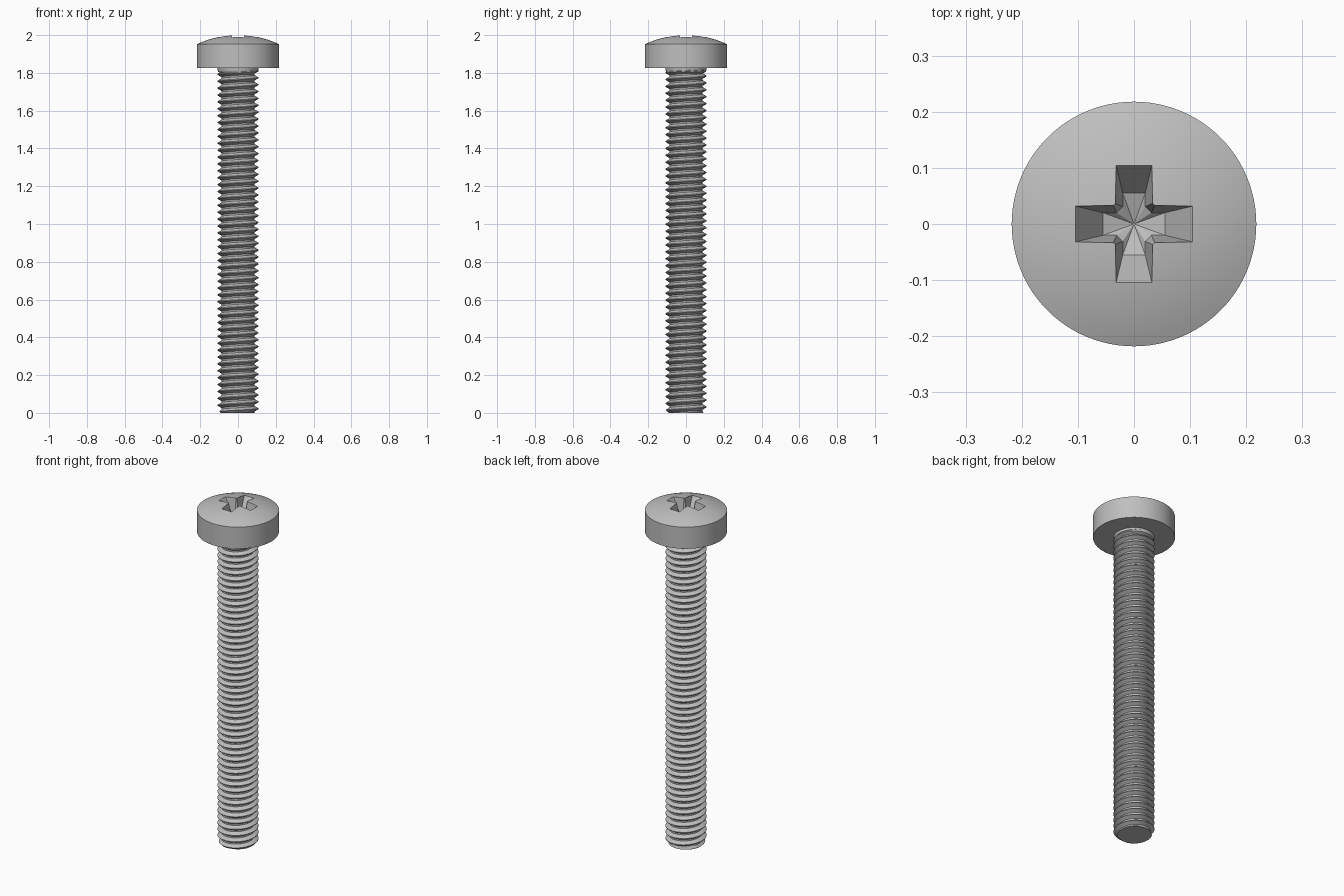
import bpy, bmesh, math

TAU = 2 * math.pi
HEAD_R, HEAD_Z, RIM_Z, TOP_Z = 0.218, 1.825, 1.952, 2.0
TIP_R, ROOT_R, PITCH = 0.109, 0.088, 0.0365

cube = bpy.data.objects.get("Cube")
if cube:
    bpy.data.objects.remove(cube, do_unlink=True)

steel = bpy.data.materials.new("grey steel")
steel.use_nodes = True
colour = (0.52, 0.52, 0.52, 1)
steel.diffuse_color = colour
steel.node_tree.nodes["Principled BSDF"].inputs["Base Color"].default_value = colour


def make_object(name, bm):
    bmesh.ops.remove_doubles(bm, verts=bm.verts, dist=1e-5)
    bmesh.ops.recalc_face_normals(bm, faces=bm.faces)
    mesh = bpy.data.meshes.new(name)
    bm.to_mesh(mesh)
    bm.free()
    mesh.materials.append(steel)
    obj = bpy.data.objects.new(name, mesh)
    bpy.context.collection.objects.link(obj)
    return obj


def activate(obj):
    bpy.ops.object.select_all(action="DESELECT")
    obj.select_set(True)
    bpy.context.view_layer.objects.active = obj


def smooth(obj, degrees=25):
    activate(obj)
    bpy.ops.object.shade_smooth_by_angle(angle=math.radians(degrees))


def lathe(name, profile, steps=96):
    bm = bmesh.new()
    verts = [bm.verts.new((r, 0, z)) for r, z in profile]
    edges = [bm.edges.new(pair) for pair in zip(verts, verts[1:])]
    bmesh.ops.spin(bm, geom=verts + edges, cent=(0, 0, 0), axis=(0, 0, 1),
                   angle=TAU, steps=steps)
    return make_object(name, bm)


# Pan head: straight rim under a shallow spherical dome
rise = TOP_Z - RIM_Z
ball = (HEAD_R ** 2 + rise ** 2) / (2 * rise)
half = math.asin(HEAD_R / ball)
dome = [(ball * math.sin(half * (1 - i / 10)),
         TOP_Z - ball + ball * math.cos(half * (1 - i / 10))) for i in range(11)]
head = lathe("head", [(0, HEAD_Z), (HEAD_R, HEAD_Z)] + dome)


# Tapered cross recess with a shallow cone at the bottom
def cross_ring(bm, width, reach, chamfer, z):
    quarter = [(reach, -width), (reach, width),
               (width + chamfer, width), (width, width + chamfer)]
    ring = []
    for turn in range(4):
        c, s = round(math.cos(turn * TAU / 4)), round(math.sin(turn * TAU / 4))
        ring += [bm.verts.new((x * c - y * s, x * s + y * c, z)) for x, y in quarter]
    return ring


bm = bmesh.new()
upper = cross_ring(bm, 0.038, 0.13, 0.001, 2.03)
lower = cross_ring(bm, 0.02, 0.055, 0.011, 1.91)
tip = bm.verts.new((0, 0, 1.89))
bm.faces.new(upper)
for i in range(len(upper)):
    j = (i + 1) % len(upper)
    bm.faces.new((upper[i], upper[j], lower[j], lower[i]))
    bm.faces.new((lower[i], lower[j], tip))
cutter = make_object("recess_cutter", bm)
cutter.hide_render = True
cut = head.modifiers.new("cross recess", "BOOLEAN")
cut.operation, cut.solver, cut.object = "DIFFERENCE", "EXACT", cutter
activate(head)
bpy.ops.object.modifier_apply(modifier=cut.name)
bpy.data.objects.remove(cutter, do_unlink=True)
smooth(head)

# Plain collar under the head
smooth(lathe("collar", [(ROOT_R, 1.797), (0.106, 1.806), (TIP_R, HEAD_Z)]))

# Threaded shank: right-handed helical grid, trimmed flat at both ends
STEPS, SHANK_TOP = 48, 1.815
MARKS = (0, 0.22, 0.56, 0.66, 1)


def thread_radius(u):
    if u < MARKS[1]:
        return ROOT_R
    if u < MARKS[2]:
        lift = (u - MARKS[1]) / (MARKS[2] - MARKS[1])
    else:
        lift = min(1, (1 - u) / (1 - MARKS[3]))
    return ROOT_R + (TIP_R - ROOT_R) * lift


bm = bmesh.new()
rows = []
for j in range(-2 * STEPS, (int(SHANK_TOP / PITCH) + 2) * STEPS + 1):
    angle = TAU * (j % STEPS) / STEPS
    row = []
    for mark in MARKS:
        z = min(max(PITCH * (j / STEPS + mark), 0), SHANK_TOP)
        r = thread_radius((z / PITCH - j / STEPS) % 1)
        r = min(r, 0.093 + z)  # chamfered end
        row.append(bm.verts.new((r * math.cos(angle), r * math.sin(angle), z)))
    rows.append(row)
for a, b in zip(rows, rows[1:]):
    for k in range(len(MARKS) - 1):
        bm.faces.new((a[k], b[k], b[k + 1], a[k + 1]))
bmesh.ops.remove_doubles(bm, verts=bm.verts, dist=1e-5)
bmesh.ops.delete(bm, geom=[v for v in bm.verts if not v.link_faces], context="VERTS")
rim = [e for e in bm.edges if e.is_boundary]
bmesh.ops.holes_fill(bm, edges=rim, sides=0)
smooth(make_object("threaded_shank", bm))
